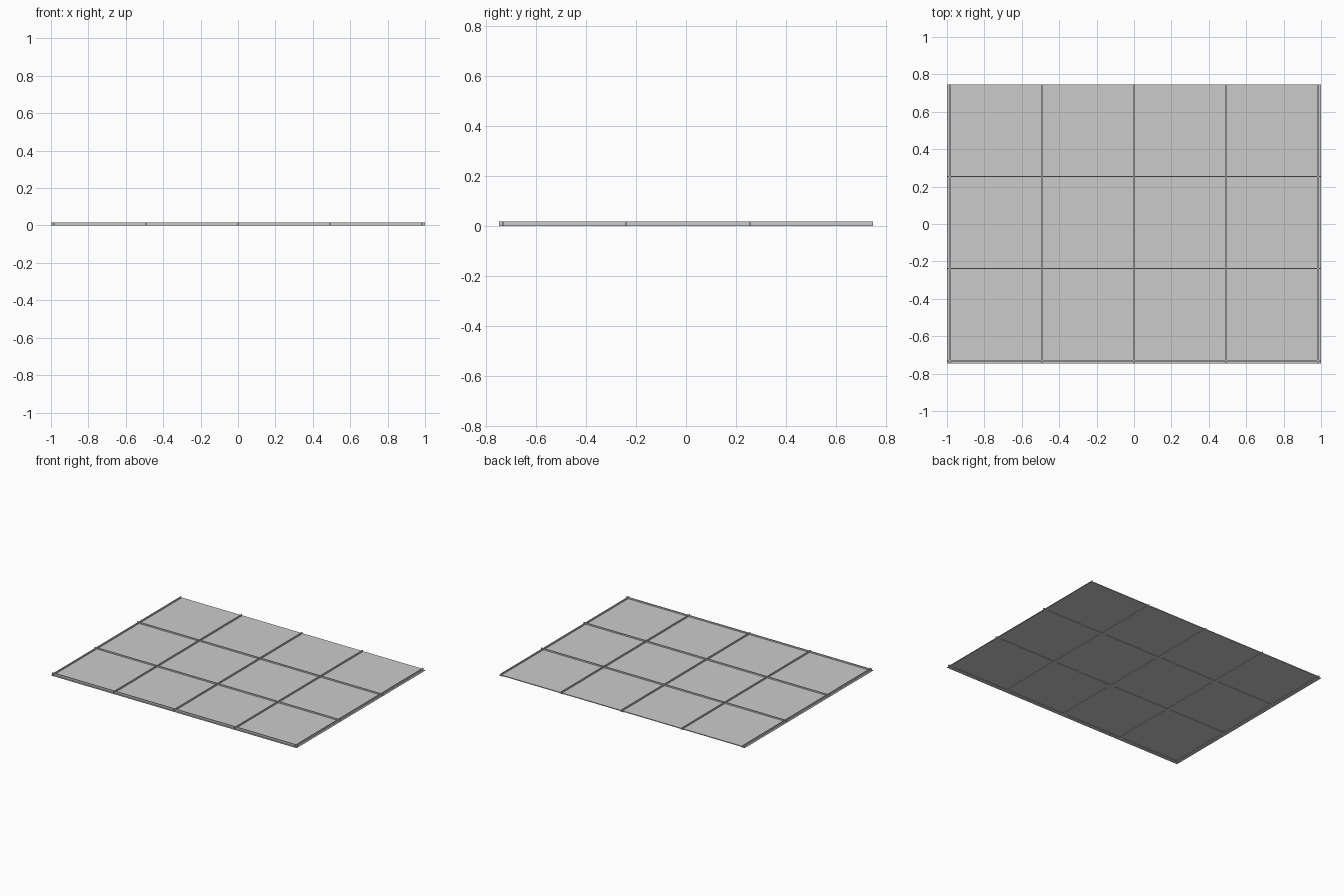
import bpy

if "Cube" in bpy.data.objects:
    bpy.data.objects.remove(bpy.data.objects["Cube"])

BAY = 0.4925      # spacing between bar centres
FLANGE = 0.03     # bar width
FLANGE_T = 0.003
HEIGHT = 0.017
WEB = 0.006
COLS, ROWS = 4, 3
LX = COLS * BAY + FLANGE
LY = ROWS * BAY + FLANGE / 2   # far side stays open, without a bar


def box(name, x0, x1, y0, y1, z0, z1):
    bpy.ops.mesh.primitive_cube_add(
        size=1, location=((x0 + x1) / 2, (y0 + y1) / 2, (z0 + z1) / 2))
    ob = bpy.context.object
    ob.name = name
    ob.scale = (x1 - x0, y1 - y0, z1 - z0)
    return ob


X0 = -LX / 2 + FLANGE / 2
Y0 = -LY / 2 + FLANGE / 2

# T-shaped bars running front to back
for i in range(COLS + 1):
    x = X0 + i * BAY
    box(f"long_bar_flange_{i}", x - FLANGE / 2, x + FLANGE / 2, -LY / 2, LY / 2, 0, FLANGE_T)
    box(f"long_bar_web_{i}", x - WEB / 2, x + WEB / 2, -LY / 2, LY / 2, FLANGE_T, HEIGHT)

# T-shaped bars running side to side
for j in range(ROWS):
    y = Y0 + j * BAY
    box(f"cross_bar_flange_{j}", -LX / 2, LX / 2, y - FLANGE / 2, y + FLANGE / 2, 0, FLANGE_T)
    box(f"cross_bar_web_{j}", -LX / 2, LX / 2, y - WEB / 2, y + WEB / 2, FLANGE_T, HEIGHT)

# Panels resting on the flanges
GAP = 0.007
for i in range(COLS):
    for j in range(ROWS):
        x, y = X0 + i * BAY, Y0 + j * BAY
        top = y + BAY - (GAP if j < ROWS - 1 else 0)
        box(f"panel_{i}_{j}", x + GAP, x + BAY - GAP, y + GAP, top, FLANGE_T, 0.009)
